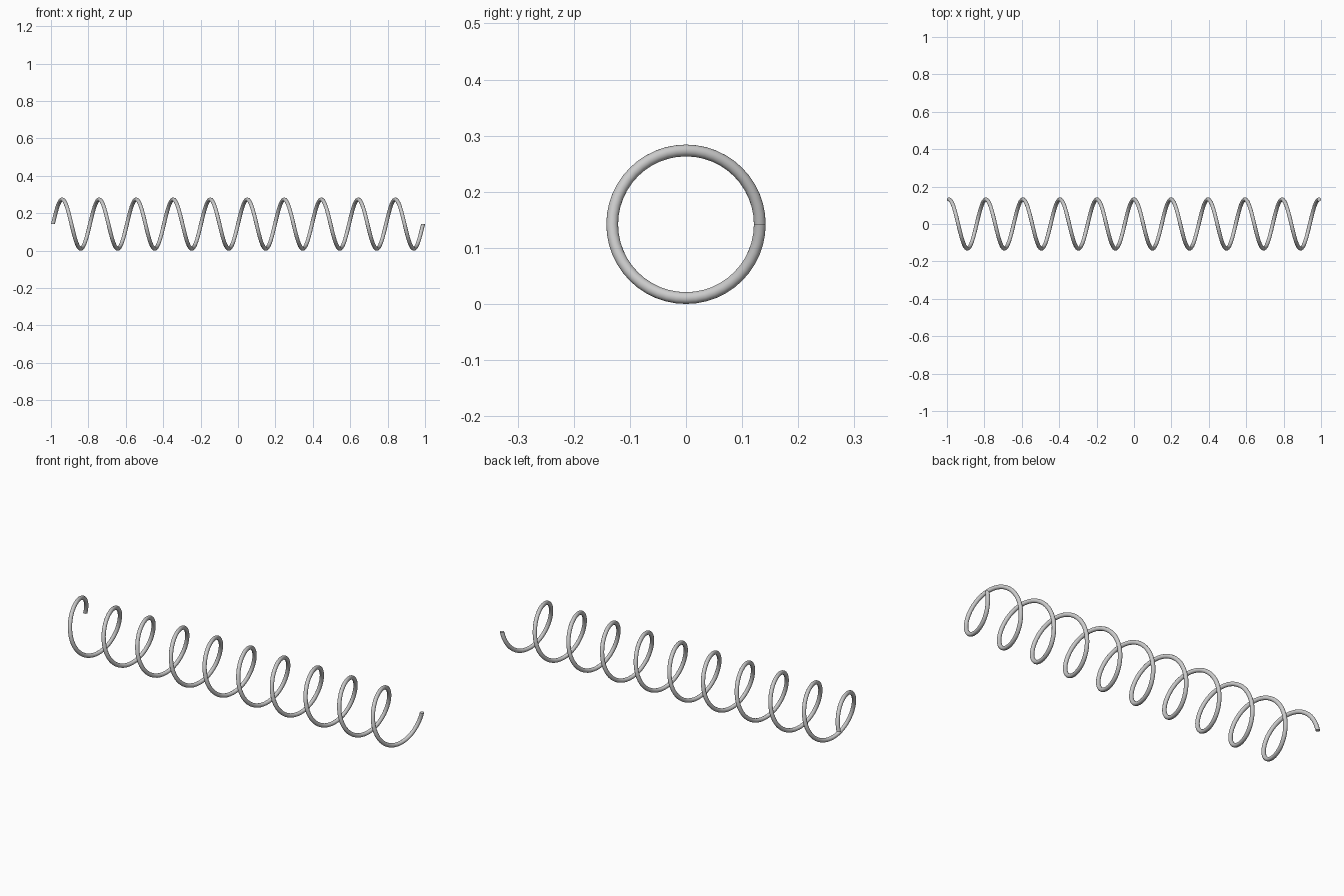
import bpy, bmesh, math
from mathutils import Matrix, Vector

if "Cube" in bpy.data.objects:
    bpy.data.objects.remove(bpy.data.objects["Cube"])

WIRE = 0.0105          # wire radius
OUTER = 0.142          # outer coil radius
COIL = OUTER - WIRE    # radius to wire centre
TURNS = 10
STEPS = TURNS * 48
LENGTH = 2 - 2 * WIRE  # travel along x

bm = bmesh.new()

# Round wire profile at the left end, lying in the horizontal plane
start = Matrix.Translation((-LENGTH / 2, COIL, OUTER))
bmesh.ops.create_circle(bm, segments=16, radius=WIRE, matrix=start)

# Sweep the profile round the x axis while advancing along it
bmesh.ops.spin(bm, geom=bm.verts[:] + bm.edges[:], cent=Vector((0, 0, OUTER)),
               axis=Vector((1, 0, 0)), angle=math.tau * TURNS, steps=STEPS,
               dvec=Vector((LENGTH / STEPS, 0, 0)), use_duplicate=False)

# Flat wire ends
bmesh.ops.holes_fill(bm, edges=[e for e in bm.edges if e.is_boundary], sides=0)
bmesh.ops.recalc_face_normals(bm, faces=bm.faces[:])

mesh = bpy.data.meshes.new("coil_spring")
bm.to_mesh(mesh)
bm.free()
spring = bpy.data.objects.new("coil_spring", mesh)
bpy.context.collection.objects.link(spring)

bpy.context.view_layer.objects.active = spring
spring.select_set(True)
bpy.ops.object.shade_smooth_by_angle(angle=math.radians(40))
